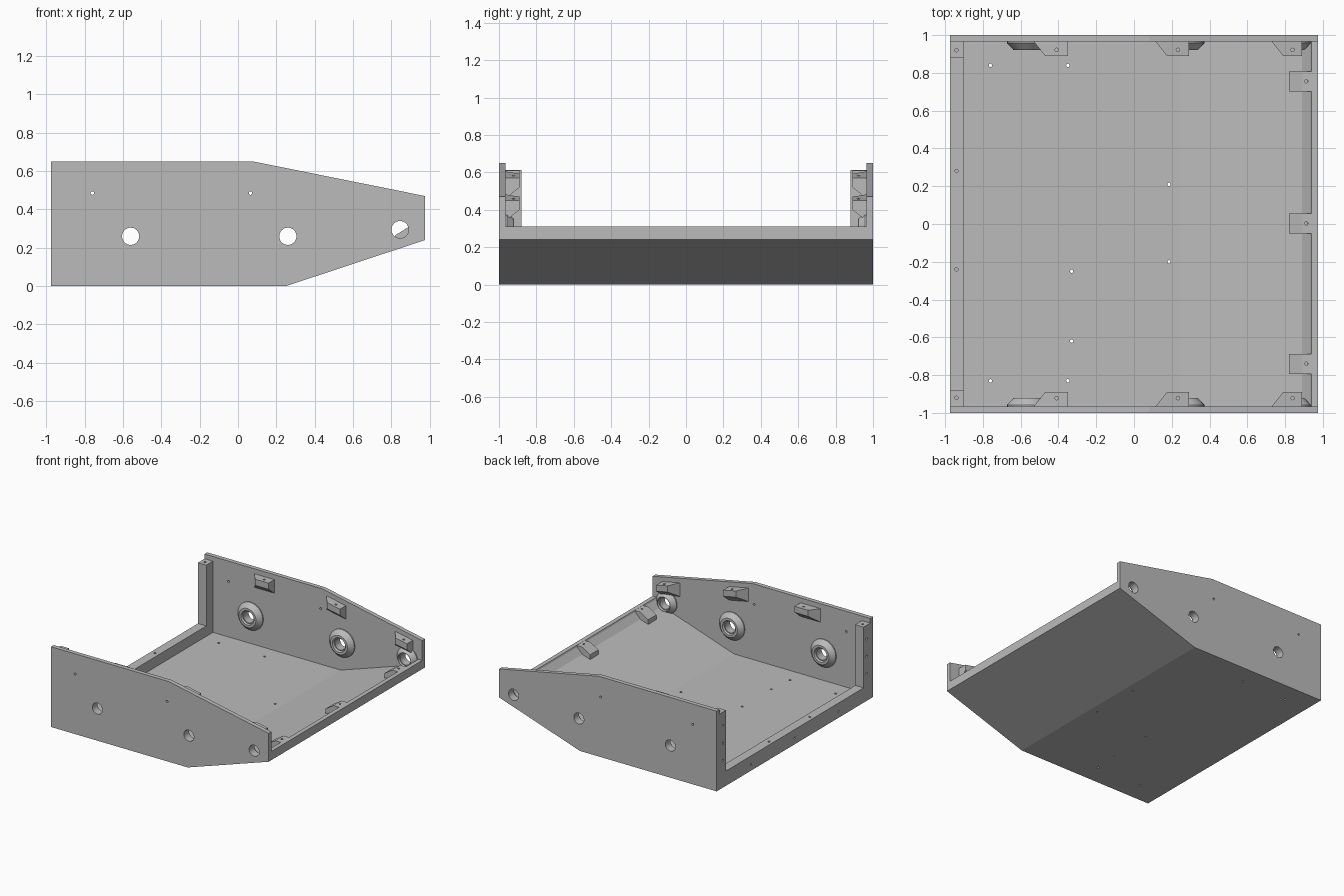
import bpy, bmesh, math
from mathutils import Matrix, Vector

if "Cube" in bpy.data.objects:
    bpy.data.objects.remove(bpy.data.objects["Cube"], do_unlink=True)

grey = bpy.data.materials.new("plain grey")
grey.use_nodes = True
COLOUR = (0.5, 0.5, 0.5, 1)
grey.diffuse_color = COLOUR
grey.node_tree.nodes["Principled BSDF"].inputs["Base Color"].default_value = COLOUR

WALL = 0.035      # wall thickness
INNER = 1 - WALL  # inner face of the side walls
HALF = 0.975      # half length
SCREW = 0.009     # screw hole radius
PORTS = [(-0.56, 0.26), (0.26, 0.26), (0.845, 0.295)]


def finish(name, bm):
    bmesh.ops.recalc_face_normals(bm, faces=bm.faces)
    mesh = bpy.data.meshes.new(name)
    bm.to_mesh(mesh)
    bm.free()
    mesh.materials.append(grey)
    obj = bpy.data.objects.new(name, mesh)
    bpy.context.collection.objects.link(obj)
    return obj


def extrude_profile(name, points, y0, y1):
    """Extrude an x-z outline along y."""
    bm = bmesh.new()
    face = bm.faces.new([bm.verts.new((x, y0, z)) for x, z in points])
    out = bmesh.ops.extrude_face_region(bm, geom=[face])
    moved = [v for v in out["geom"] if isinstance(v, bmesh.types.BMVert)]
    bmesh.ops.translate(bm, verts=moved, vec=(0, y1 - y0, 0))
    return finish(name, bm)


def hull(name, corners):
    bm = bmesh.new()
    for c in corners:
        bm.verts.new(c)
    bmesh.ops.convex_hull(bm, input=bm.verts)
    bmesh.ops.dissolve_limit(bm, angle_limit=0.01, verts=bm.verts, edges=bm.edges)
    return finish(name, bm)


def drill(obj, holes):
    """Cut round holes given as (centre, axis, radius, depth)."""
    bm = bmesh.new()
    for centre, axis, radius, depth in holes:
        turn = Vector(axis).to_track_quat("Z", "Y").to_matrix().to_4x4()
        bmesh.ops.create_cone(bm, cap_ends=True, segments=32 if radius > SCREW else 12,
                              radius1=radius, radius2=radius, depth=depth,
                              matrix=Matrix.Translation(centre) @ turn)
    cutter = finish("hole_cutter", bm)
    cutter.hide_render = True
    mod = obj.modifiers.new("holes", "BOOLEAN")
    mod.operation, mod.solver, mod.object = "DIFFERENCE", "EXACT", cutter
    graph = bpy.context.evaluated_depsgraph_get()
    cut = bpy.data.meshes.new_from_object(obj.evaluated_get(graph))
    obj.modifiers.clear()
    obj.data = cut
    bpy.data.objects.remove(cutter, do_unlink=True)


X, Y, Z = (1, 0, 0), (0, 1, 0), (0, 0, 1)

# Floor tray with a raised lip at both ends
floor = extrude_profile("floor", [
    (-HALF, 0), (0.25, 0), (HALF, 0.24), (HALF, 0.31), (0.94, 0.31), (0.935, 0.298),
    (0.89, 0.25), (0.245, 0.036), (-0.9, 0.036), (-0.9, 0.12), (-HALF, 0.12)],
    -INNER, INNER)
spots = [(-0.76, 0.84), (-0.35, 0.84), (0.185, 0.21), (0.185, -0.2),
         (-0.33, -0.25), (-0.33, -0.62), (-0.76, -0.83), (-0.35, -0.83)]
holes = [((x, y, 0), Z, SCREW, 0.3) for x, y in spots]
holes += [((-0.94, y, 0.12), Z, SCREW, 0.08) for y in (0.28, -0.24)]
holes += [((-HALF, y, 0.05), X, SCREW, 0.08) for y in (-0.56, 0, 0.56)]
drill(floor, holes)

# Wedge tabs behind the low lip
for i, y in enumerate((-0.74, 0.003, 0.755)):
    tab = extrude_profile(f"lip_tab_{i + 1}", [
        (0.94, 0.309), (0.89, 0.309), (0.82, 0.265), (0.82, 0.22), (0.94, 0.25)],
        y - 0.053, y + 0.053)
    drill(tab, [((0.912, y, 0.31), Z, SCREW, 0.06)])


def boss(name, x, z, radius, side):
    """Turn a conical ring on the inner face of a wall."""
    ring = [(0.045, 0), (radius, 0), (radius, 0.008), (radius - 0.035, 0.045),
            (0.058, 0.045), (0.052, 0.03), (0.045, 0.03)]
    bm = bmesh.new()
    verts = [bm.verts.new((x + r, side * (INNER - d), z)) for r, d in ring]
    edges = [bm.edges.new((verts[k], verts[(k + 1) % len(verts)]))
             for k in range(len(verts))]
    bmesh.ops.spin(bm, geom=verts + edges, cent=(x, 0, z), axis=Y,
                   angle=math.tau, steps=32)
    bmesh.ops.remove_doubles(bm, verts=bm.verts, dist=0.0001)
    return finish(name, bm)


def bracket(name, x0, x1, top, slope, side):
    """Block with a slanted underside and one slanted end."""
    corners = []
    for y, left, height in ((INNER, x0 - 0.06, 0.11), (0.89, x0, 0.05)):
        for x in (left, x1):
            z = top + slope * (x - x1)
            corners += [(x, side * y, z), (x, side * y, z - height)]
    obj = hull(name, corners)
    mid = (x0 + x1) / 2
    drill(obj, [((mid, side * 0.922, top), Z, SCREW, 0.08)])
    return obj


for side, label in ((-1, "front"), (1, "back")):
    # Side wall
    wall = extrude_profile(f"{label}_wall", [
        (-HALF, 0), (0.25, 0), (HALF, 0.24), (HALF, 0.47), (0.08, 0.65), (-HALF, 0.65)],
        side * INNER, side)
    drill(wall, [((x, side, z), Y, 0.045, 0.2) for x, z in PORTS]
          + [((x, side, 0.485), Y, SCREW, 0.2) for x in (-0.76, 0.065)])

    # Corner post on the tall end
    post = extrude_profile(f"{label}_corner_post", [
        (-HALF, 0.12), (-0.9, 0.12), (-0.9, 0.612), (-HALF, 0.612)],
        side * 0.88, side * INNER)
    drill(post, [((-0.94, side * 0.92, 0.612), Z, SCREW, 0.06)]
          + [((-HALF, side * 0.92, z), X, SCREW, 0.06) for z in (0.22, 0.36, 0.5)])

    # Port bosses
    for i, (x, z) in enumerate(PORTS):
        boss(f"{label}_port_boss_{i + 1}", x, z, 0.09 if i == 2 else 0.112, side)

    # Mounting brackets under the top edge
    for i, (x0, x1, top, slope) in enumerate((
            (-0.47, -0.35, 0.61, 0), (0.175, 0.29, 0.57, -0.2), (0.79, 0.89, 0.45, -0.2))):
        bracket(f"{label}_bracket_{i + 1}", x0, x1, top, slope, side)

# Smooth only the round surfaces
for obj in bpy.context.collection.objects:
    if obj.type == "MESH" and "boss" in obj.name:
        obj.data.shade_smooth()
        obj.data.set_sharp_from_angle(angle=math.radians(25))
